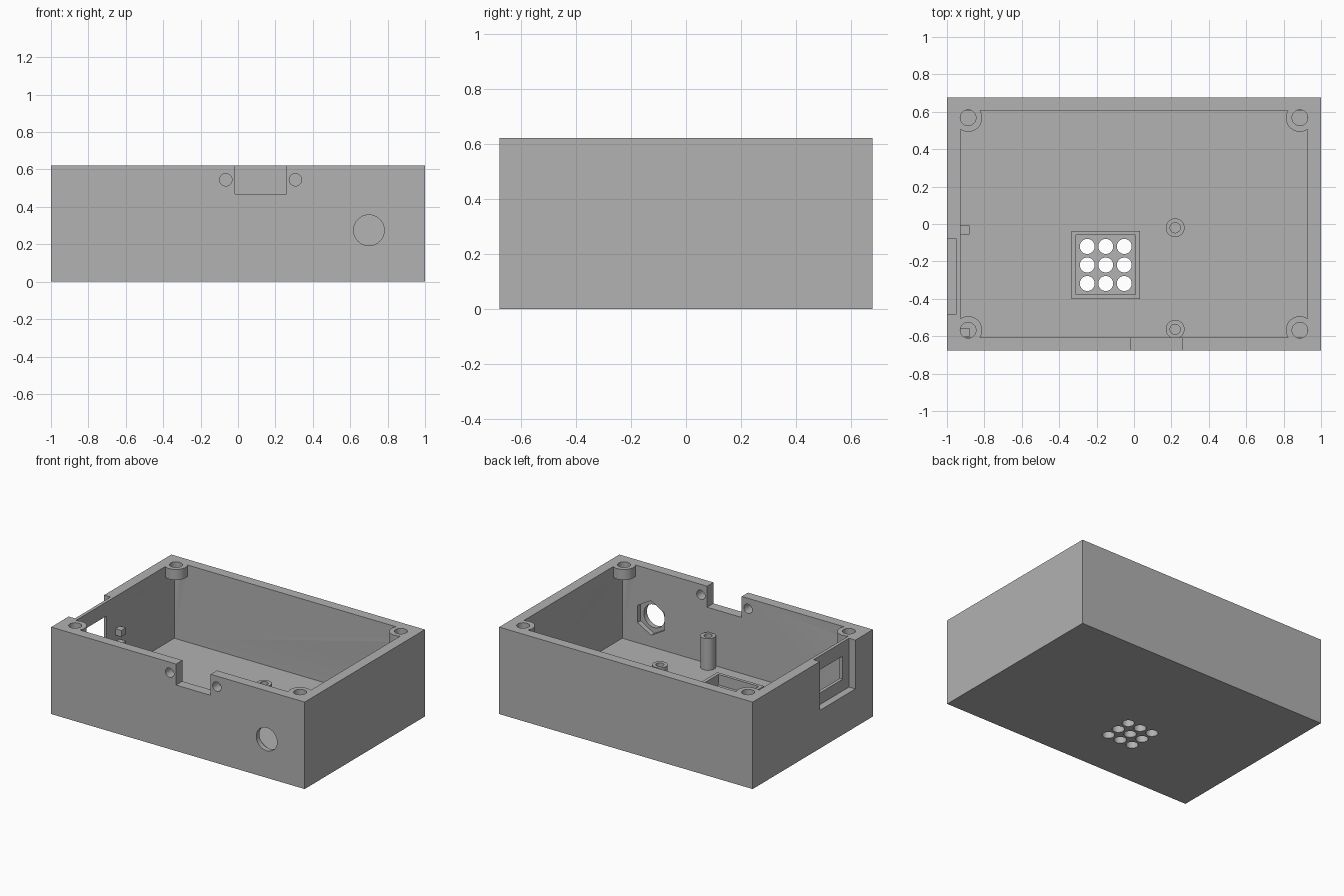
import bpy
from math import pi

old = bpy.data.objects.get("Cube")
if old:
    bpy.data.objects.remove(old, do_unlink=True)

grey = bpy.data.materials.new("matte grey")
grey.use_nodes = True
COLOUR = (0.445, 0.445, 0.445, 1)
grey.diffuse_color = COLOUR
grey.node_tree.nodes["Principled BSDF"].inputs["Base Color"].default_value = COLOUR

HX, HY, TOP = 1.0, 0.677, 0.62     # outer half sizes and height
IX, IY, FLOOR = 0.927, 0.606, 0.07  # cavity half sizes and floor level


def finish(name):
    ob = bpy.context.object
    ob.name = name
    bpy.ops.object.transform_apply(location=True, rotation=True, scale=True)
    ob.data.materials.clear()
    ob.data.materials.append(grey)
    return ob


def box(name, x0, x1, y0, y1, z0, z1):
    bpy.ops.mesh.primitive_cube_add(size=1, location=((x0 + x1) / 2, (y0 + y1) / 2, (z0 + z1) / 2))
    bpy.context.object.scale = (x1 - x0, y1 - y0, z1 - z0)
    return finish(name)


def post(name, x, y, r, z0, z1, sides=48):
    bpy.ops.mesh.primitive_cylinder_add(vertices=sides, radius=r, depth=z1 - z0, location=(x, y, (z0 + z1) / 2))
    return finish(name)


def bore(name, x, z, r, y0, y1, sides=48):
    # cylinder lying along y
    bpy.ops.mesh.primitive_cylinder_add(vertices=sides, radius=r, depth=y1 - y0,
                                        location=(x, (y0 + y1) / 2, z), rotation=(pi / 2, 0, 0))
    return finish(name)


def combine(target, tool, operation="DIFFERENCE"):
    # apply one boolean and discard the tool
    mod = target.modifiers.new("bool", "BOOLEAN")
    mod.operation, mod.solver, mod.object = operation, "EXACT", tool
    bpy.context.view_layer.objects.active = target
    bpy.ops.object.modifier_apply(modifier=mod.name)
    bpy.data.objects.remove(tool, do_unlink=True)


# Open-topped case
case = box("case_shell", -HX, HX, -HY, HY, 0, TOP)
combine(case, box("cavity", -IX, IX, -IY, IY, FLOOR, TOP + 0.1))

# Lid screw bosses in the corners
corners = [(sx * 0.887, sy * 0.568) for sx in (-1, 1) for sy in (-1, 1)]
for x, y in corners:
    combine(case, post("boss", x, y, 0.075, TOP - 0.075, TOP), "UNION")
for x, y in corners:
    combine(case, post("screw_hole", x, y, 0.042, TOP - 0.09, TOP + 0.1))

# Front wall: cable notch, two screw holes, round hole with hexagonal nut recess inside
combine(case, box("notch", -0.015, 0.258, -0.8, -0.5, 0.47, TOP + 0.1))
for x in (-0.065, 0.307):
    combine(case, bore("side_hole", x, 0.545, 0.033, -0.8, -0.55))
combine(case, bore("round_hole", 0.70, 0.275, 0.082, -0.8, -0.5))
combine(case, bore("nut_recess", 0.70, 0.275, 0.123, -IY - 0.035, -0.5, 6))

# Side wall: outer recess and window
combine(case, box("recess", -1.1, -0.95, -0.48, -0.08, 0.272, TOP + 0.1))
combine(case, box("window", -1.1, -0.85, -0.408, -0.155, 0.355, 0.52))

# Sound holes in the floor
for i in range(3):
    for j in range(3):
        combine(case, post("sound_hole", -0.25 + 0.099 * i, -0.318 + 0.099 * j, 0.04, -0.1, 0.2))

# Square frame around the sound holes
frame = box("speaker_frame", -0.335, 0.033, -0.40, -0.037, FLOOR - 0.01, 0.145)
combine(frame, box("frame_opening", -0.31, 0.009, -0.377, -0.06, 0, 0.3))

# Board standoffs with screw holes
standoffs = []
for name, y in (("front_standoff", -0.563), ("middle_standoff", -0.02)):
    s = post(name, 0.22, y, 0.05, FLOOR - 0.01, 0.295)
    combine(s, post("pilot_hole", 0.22, y, 0.027, 0.12, 0.4))
    standoffs.append(s)

# Paired tabs that hold the board edge
for place, y in (("front", -0.58), ("rear", -0.032)):
    for level, z in (("lower", 0.252), ("upper", 0.345)):
        box(f"{place}_{level}_tab", -IX - 0.01, -0.88, y - 0.025, y + 0.025, z, z + 0.046)

bpy.ops.object.select_all(action="DESELECT")
for ob in [case] + standoffs:
    ob.select_set(True)
bpy.context.view_layer.objects.active = case
bpy.ops.object.shade_smooth_by_angle()
